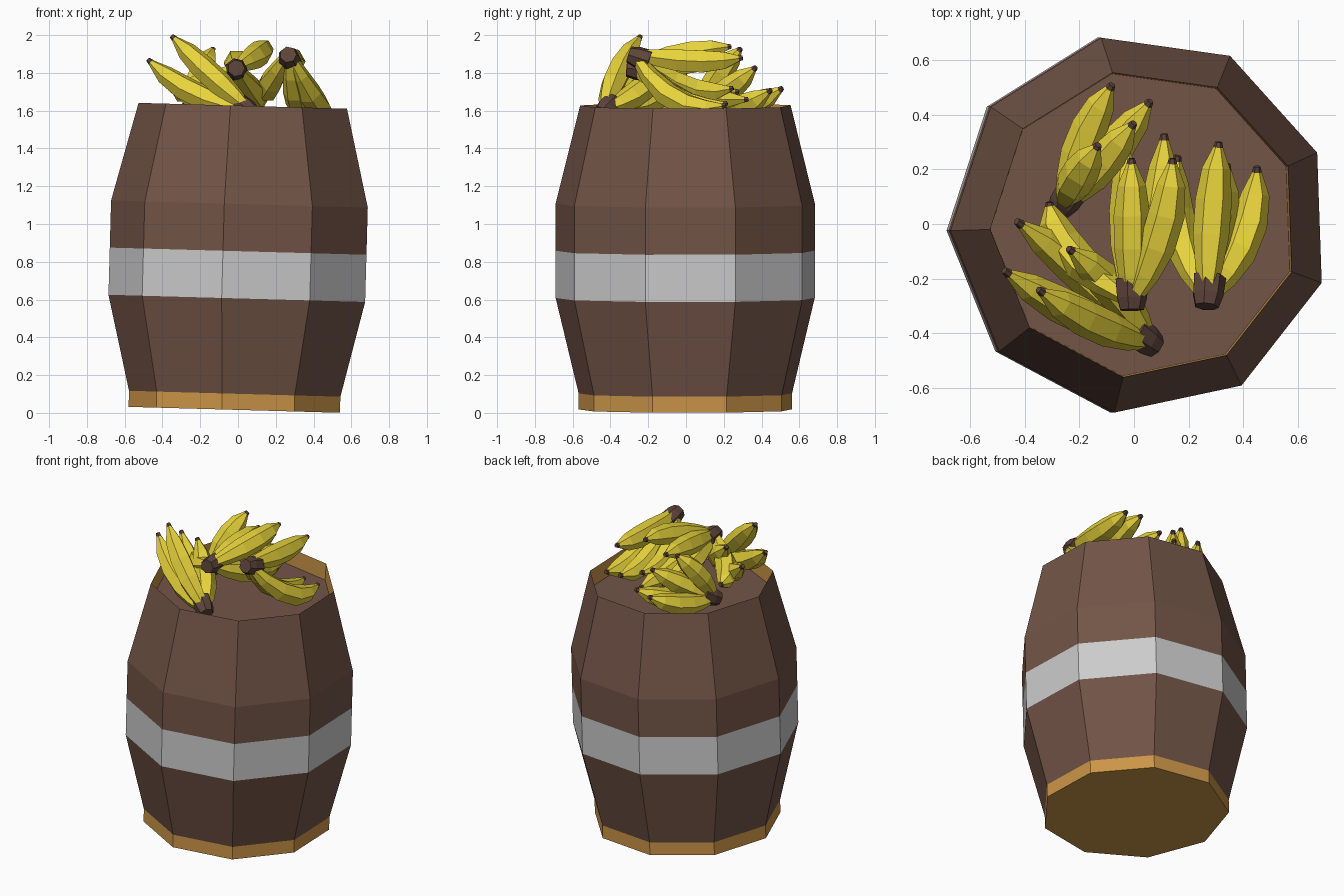
import bpy, bmesh, math
from mathutils import Vector, Matrix

if "Cube" in bpy.data.objects:
    bpy.data.objects.remove(bpy.data.objects["Cube"])

SIDES = 9
OFFSET = math.radians(22)
TILT = Matrix.Translation((-0.006, 0, 0.016)) @ Matrix.Rotation(math.radians(1.6), 4, 'Y')


def material(name, color):
    m = bpy.data.materials.new(name)
    m.diffuse_color = (*color, 1)
    m.use_nodes = True
    m.node_tree.nodes["Principled BSDF"].inputs["Base Color"].default_value = m.diffuse_color
    return m


wood = material("dark_wood", (0.17, 0.09, 0.063))
trim = material("light_wood", (0.60, 0.30, 0.064))
yellow = material("banana_yellow", (0.80, 0.65, 0.045))
brown = material("stem_brown", (0.11, 0.058, 0.042))


def finish(bm, name, mats, matrix=None):
    mesh = bpy.data.meshes.new(name)
    bm.to_mesh(mesh)
    bm.free()
    for m in mats:
        mesh.materials.append(m)
    ob = bpy.data.objects.new(name, mesh)
    bpy.context.collection.objects.link(ob)
    if matrix:
        ob.matrix_world = matrix
    return ob


def bridge(bm, a, b, index=0):
    n = len(a)
    for i in range(n):
        j = (i + 1) % n
        bm.faces.new((a[i], a[j], b[j], b[i])).material_index = index


def barrel_part(name, profile, mat, cap_first=False, cap_last=False):
    """Nine-sided revolve of (radius, height) points, leaning like the barrel."""
    bm = bmesh.new()
    rings = []
    for r, z in profile:
        angles = [OFFSET + math.tau * i / SIDES for i in range(SIDES)]
        rings.append([bm.verts.new((r * math.cos(a), r * math.sin(a), z)) for a in angles])
    for a, b in zip(rings, rings[1:]):
        bridge(bm, a, b)
    if cap_first:
        bm.faces.new(rings[0][::-1])
    if cap_last:
        bm.faces.new(rings[-1])
    return finish(bm, name, [mat] if mat else [], TILT)


# Barrel
barrel_part("barrel_base", [(0.574, 0), (0.574, 0.085)], trim, cap_first=True)
barrel_part("lower_staves", [(0.574, 0.085), (0.697, 0.59)], wood)
barrel_part("metal_band", [(0.697, 0.59), (0.697, 0.84)], None)
barrel_part("upper_staves", [(0.697, 0.84), (0.697, 1.09), (0.566, 1.61)], wood)
barrel_part("inner_rim", [(0.566, 1.61), (0.562, 1.50)], trim)
barrel_part("barrel_top_board", [(0.562, 1.50)], wood, cap_last=True)


def add_tube(bm, points, radii, sides, indices):
    """Closed tapered tube through points; indices give the material per segment."""
    rings = []
    for i, (p, r) in enumerate(zip(points, radii)):
        d = points[min(i + 1, len(points) - 1)] - points[max(i - 1, 0)]
        d.normalize()
        u = d.cross(Vector((0, 0, 1))).normalized()
        v = u.cross(d)
        rings.append([bm.verts.new(p + r * (math.cos(a) * u + math.sin(a) * v))
                      for a in (math.tau * k / sides for k in range(sides))])
    for a, b, m in zip(rings, rings[1:], indices):
        bridge(bm, a, b, m)
    bm.faces.new(rings[0][::-1]).material_index = indices[0]
    bm.faces.new(rings[-1]).material_index = indices[-1]


STEPS = (0, 0.14, 0.34, 0.58, 0.8, 0.96, 1)
RADII = (0.032, 0.05, 0.066, 0.067, 0.052, 0.018, 0.013)


def banana_bunch(name, crown, sag, spread, tips):
    bm = bmesh.new()
    crown = Vector(crown)
    tips = [Vector(t) for t in tips]
    centre = sum(tips, Vector()) / len(tips)
    axis = (centre - crown).normalized()
    for tip in tips:
        # Quadratic curve from crown to tip, bowed down and outward
        side = (tip - centre) - axis * (tip - centre).dot(axis)
        start = crown + side * 0.1
        mid = (crown + tip) / 2 + side * spread + Vector((0, 0, -sag))
        path = [start * (1 - t) ** 2 + mid * 2 * t * (1 - t) + tip * t * t for t in STEPS]
        add_tube(bm, path, RADII, 6, (0, 0, 0, 0, 0, 1))
    # Woody crown where the bananas join
    add_tube(bm, [crown - axis * 0.055, crown - axis * 0.01, crown + axis * 0.06],
             (0.045, 0.058, 0.062), 7, (1, 1))
    bmesh.ops.recalc_face_normals(bm, faces=bm.faces)
    return finish(bm, name, [yellow, brown])


# Bananas heaped on the barrel
banana_bunch("banana_bunch_right", (0.27, -0.25, 1.88), 0.16, 0.7,
             [(0.45, 0.21, 1.63), (0.31, 0.30, 1.88), (0.34, 0.22, 1.64), (0.16, 0.25, 1.72)])
banana_bunch("banana_bunch_middle", (-0.01, -0.26, 1.82), 0.05, 0.5,
             [(0.11, 0.33, 1.66), (0.14, 0.24, 1.94), (-0.01, 0.24, 1.88),
              (-0.31, 0.08, 1.70), (-0.03, 0.28, 1.70)])
banana_bunch("banana_bunch_back", (-0.25, 0.09, 1.61), 0.04, 0.4,
             [(-0.08, 0.51, 1.72), (0.06, 0.45, 1.71), (-0.13, 0.29, 1.93), (0.0, 0.37, 1.83)])
banana_bunch("banana_bunch_left", (0.04, -0.42, 1.61), 0.07, 0.5,
             [(-0.475, -0.17, 1.87), (-0.35, -0.24, 1.995), (-0.43, 0.01, 1.83),
              (-0.24, -0.09, 1.87)])
